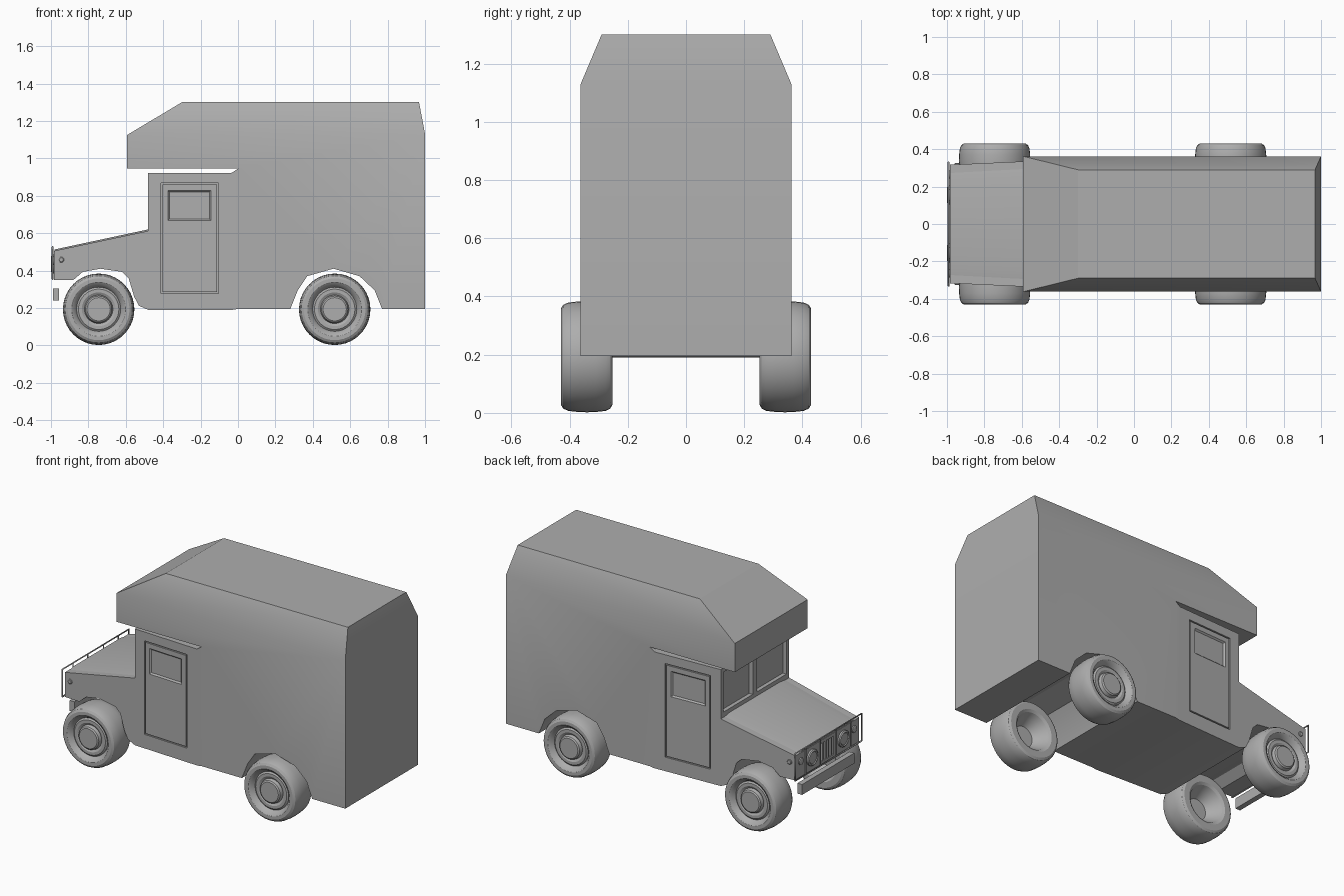
import bpy, bmesh, math
from mathutils import Vector

if "Cube" in bpy.data.objects:
    bpy.data.objects.remove(bpy.data.objects["Cube"])

# Mid grey paint shared by every part
grey = bpy.data.materials.new("grey_paint")
grey.diffuse_color = (.42, .42, .42, 1)
grey.use_nodes = True
grey.node_tree.nodes["Principled BSDF"].inputs["Base Color"].default_value = grey.diffuse_color


def finish(name, bm, smooth=True):
    bmesh.ops.recalc_face_normals(bm, faces=bm.faces)
    me = bpy.data.meshes.new(name)
    bm.to_mesh(me)
    bm.free()
    me.materials.append(grey)
    ob = bpy.data.objects.new(name, me)
    bpy.context.collection.objects.link(ob)
    if smooth:
        smooth_shade(ob)
    return ob


def activate(ob):
    bpy.ops.object.select_all(action='DESELECT')
    ob.select_set(True)
    bpy.context.view_layer.objects.active = ob


def smooth_shade(ob):
    activate(ob)
    bpy.ops.object.shade_smooth_by_angle(angle=math.radians(28))


def prism(name, pts, lo, hi):
    """Side profile (x, z) spanned between the y functions lo(x) and hi(x)."""
    bm = bmesh.new()
    a = [bm.verts.new((x, lo(x), z)) for x, z in pts]
    b = [bm.verts.new((x, hi(x), z)) for x, z in pts]
    bm.faces.new(a)
    bm.faces.new(b)
    n = len(pts)
    for i in range(n):
        j = (i + 1) % n
        bm.faces.new((a[i], a[j], b[j], b[i]))
    return finish(name, bm, False)


def rect(x0, x1, z0, z1):
    return [(x0, z0), (x1, z0), (x1, z1), (x0, z1)]


def box(name, x0, x1, y0, y1, z0, z1):
    return prism(name, rect(x0, x1, z0, z1), lambda x: y0, lambda x: y1)


def cut(ob, cutter):
    cutter.hide_render = True
    mod = ob.modifiers.new("cut", 'BOOLEAN')
    mod.operation = 'DIFFERENCE'
    mod.solver = 'EXACT'
    mod.object = cutter
    activate(ob)
    bpy.ops.object.modifier_apply(modifier=mod.name)
    bpy.data.objects.remove(cutter)


def lathe(name, profile, centre, axis, seg=32):
    """Spin a (radius, distance) profile around an axis."""
    bm = bmesh.new()
    q = Vector((0, 0, 1)).rotation_difference(Vector(axis))
    vs = [bm.verts.new((r, 0, d)) for r, d in profile]
    es = [bm.edges.new(p) for p in zip(vs, vs[1:])]
    bmesh.ops.spin(bm, geom=vs + es, axis=(0, 0, 1), cent=(0, 0, 0),
                   steps=seg, angle=math.tau, use_duplicate=False)
    bmesh.ops.remove_doubles(bm, verts=bm.verts, dist=1e-5)
    for v in bm.verts:
        v.co = q @ v.co + Vector(centre)
    return finish(name, bm)


def tube(name, pts, r):
    cu = bpy.data.curves.new(name, 'CURVE')
    cu.dimensions = '3D'
    cu.bevel_depth = r
    cu.bevel_resolution = 1
    cu.use_fill_caps = True
    cu.materials.append(grey)
    sp = cu.splines.new('POLY')
    sp.points.add(len(pts) - 1)
    for p, c in zip(sp.points, pts):
        p.co = (*c, 1)
    ob = bpy.data.objects.new(name, cu)
    bpy.context.collection.objects.link(ob)
    return ob


W = .362


def side(x):
    # cab half width grows towards the back
    return W + 0.046 * x


# Hood and cab with front wheel arch
cab_pts = [(-.983, .35), (-.983, .505), (-.48, .612), (-.48, .922), (-.035, .922),
           (0, .945), (0, .195), (-.03, .19), (-.48, .19), (-.53, .212), (-.555, .26), (-.585, .36),
           (-.62, .393), (-.735, .41), (-.83, .393), (-.88, .35)]
body = prism("body", cab_pts, lambda x: -side(x), side)

# Windscreen panes and grille slots cut into the cab
for s in (-1, 1):
    y0, y1 = sorted((s * .022, s * .312))
    cut(body, box("pane_cutter", -.55, -.455, y0, y1, .645, .895))
for i in range(-2, 3):
    cut(body, box("slot_cutter", -1.05, -.965, i * .028 - .008, i * .028 + .008, .37, .485))

# Door outline grooves and bevelled window recesses on both sides
for s in (-1, 1):
    ring = prism("door_groove", rect(-.412, -.105, .278, .867),
                 lambda x: s * (side(x) - .01), lambda x: s * (side(x) + .02))
    cut(ring, prism("door_core", rect(-.404, -.113, .286, .859),
                    lambda x: s * (side(x) - .05), lambda x: s * (side(x) + .05)))
    cut(body, ring)
    bm = bmesh.new()
    for grow, d in ((-.008, -.009), (.006, .006)):
        for x, z in rect(-.375 - grow, -.145 + grow, .668 - grow, .828 + grow):
            bm.verts.new((x, s * (side(x) + d), z))
    bmesh.ops.convex_hull(bm, input=bm.verts)
    cut(body, finish("window_cutter", bm, False))

# Camper box with sleeping overhang, rear wheel arch and bevelled roof, welded to the cab
wall = [(1.0, 1.13), (1.0, .195), (.77, .195), (.73, .295), (.65, .37), (.51, .41),
        (.37, .37), (.32, .295), (.28, .195), (0, .195), (0, .945),
        (-.593, .945), (-.593, 1.125)]
bm = bmesh.new()
bm.from_mesh(body.data)
loops = []
for s in (-1, 1):
    lower = [bm.verts.new((x, s * W, z)) for x, z in wall]
    roof = [bm.verts.new((x, s * .29, 1.30)) for x in (-.30, .968)]
    bm.faces.new(lower)
    bm.faces.new((lower[-1], roof[0], roof[1], lower[0]))
    loops.append(lower + roof)
a, b = loops
for i in range(len(a)):
    j = (i + 1) % len(a)
    bm.faces.new((a[i], a[j], b[j], b[i]))
inner = [f for f in bm.faces if all(abs(v.co.x) < 1e-4 for v in f.verts)]
bmesh.ops.delete(bm, geom=inner, context='FACES_ONLY')
bmesh.ops.remove_doubles(bm, verts=bm.verts, dist=1e-4)
bpy.data.objects.remove(body)
finish("body", bm)

# Slightly crowned hood panel
bm = bmesh.new()
for x, z in ((-.98, .505), (-.48, .612)):
    w = side(x)
    for y, dz in ((w - .015, -.004), (w - .09, .008)):
        for s in (-1, 1):
            bm.verts.new((x, s * y, z + dz))
bmesh.ops.convex_hull(bm, input=bm.verts)
finish("hood_panel", bm)

# Headlights, indicators and side markers
for s in (-1, 1):
    lathe("headlight", [(0, -.01), (.05, -.01), (.05, .01), (.042, .016), (.036, .011), (0, .016)],
          (-.983, s * .155, .435), (-1, 0, 0), 24)
    lathe("indicator", [(0, -.01), (.022, -.01), (.022, .007), (.016, .01), (0, .01)],
          (-.983, s * .265, .452), (-1, 0, 0), 16)
    lathe("side_marker", [(0, -.01), (.015, -.01), (.015, .004), (.011, .007), (0, .007)],
          (-.945, s * side(-.945), .458), (0, s, 0), 16)

# Brush guard: outer hoop and upright bars
gx, gy = -.991, .33
tube("guard_hoop", [(gx, -gy, .355), (gx, -gy, .527), (gx, gy, .527), (gx, gy, .355), (gx, -gy, .355)], .005)
for y in (-.225, -.078, .078, .225):
    tube("guard_bar", [(gx, y, .355), (gx, y, .527)], .004)

# Front bumper
box("bumper", -.99, -.957, -.26, .26, .24, .305)

# Wheels: tyre, dished rim, hub cap and hollow inner side
wheel = [(0, .345), (.065, .345), (.095, .30), (.115, .262), (.13, .253), (.165, .253),
         (.178, .26), (.186, .275), (.19, .31), (.191, .34), (.19, .37), (.186, .405),
         (.178, .422), (.165, .43), (.145, .43), (.13, .42), (.118, .40), (.108, .408),
         (.09, .408), (.076, .40), (.07, .42), (.062, .426), (0, .426)]
for s in (-1, 1):
    for label, x in (("front", -.745), ("rear", .517)):
        lathe(label + "_wheel", wheel, (x, 0, .193), (0, s, 0), 40)
